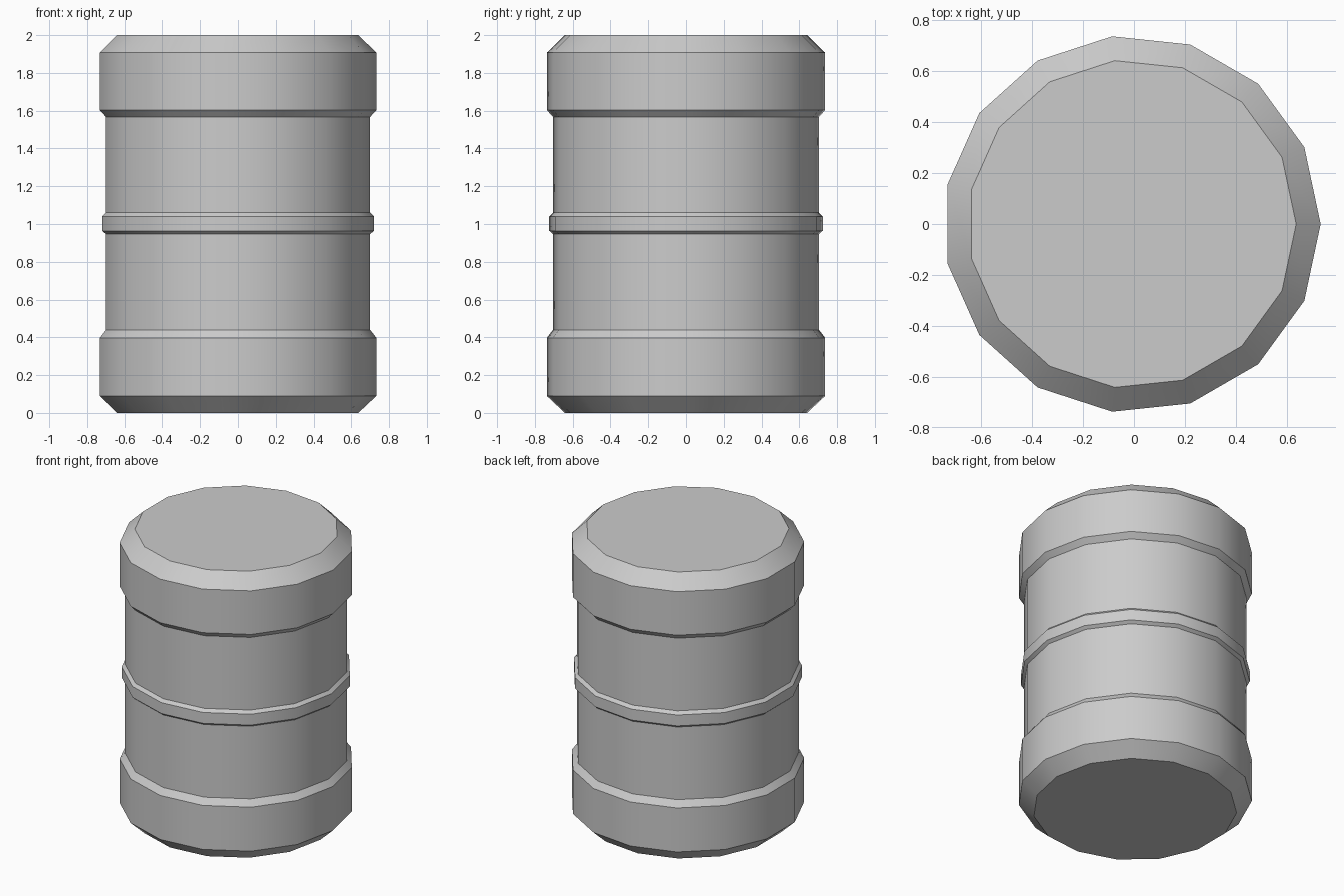
import bpy, bmesh, math

if "Cube" in bpy.data.objects:
    bpy.data.objects.remove(bpy.data.objects["Cube"])

SIDES = 15
CENTRE_X = -0.008  # odd side count: shift so the bounds are centred

# barrel outline from bottom to top: (radius, height)
profile = [
    (0.645, 0.0), (0.741, 0.09), (0.741, 0.397), (0.708, 0.44),    # lower band
    (0.708, 0.947), (0.728, 0.964), (0.728, 1.04), (0.708, 1.06),  # middle rib
    (0.708, 1.567), (0.741, 1.603), (0.741, 1.907), (0.645, 2.0),  # upper band
]


def lathe(name, outline, sides):
    bm = bmesh.new()
    rings = []
    for r, z in outline:
        angles = [2 * math.pi * i / sides for i in range(sides)]
        rings.append([bm.verts.new((CENTRE_X + r * math.cos(a), r * math.sin(a), z))
                      for a in angles])
    for low, high in zip(rings, rings[1:]):
        for i in range(sides):
            j = (i + 1) % sides
            bm.faces.new((low[i], low[j], high[j], high[i]))
    bm.faces.new(rings[0][::-1])
    bm.faces.new(rings[-1])
    mesh = bpy.data.meshes.new(name)
    bm.to_mesh(mesh)
    bm.free()
    obj = bpy.data.objects.new(name, mesh)
    bpy.context.collection.objects.link(obj)
    return obj


# barrel, smooth around its sides with crisp band edges
barrel = lathe("barrel", profile, SIDES)
bpy.context.view_layer.objects.active = barrel
barrel.select_set(True)
bpy.ops.object.shade_smooth_by_angle(angle=math.radians(30))
